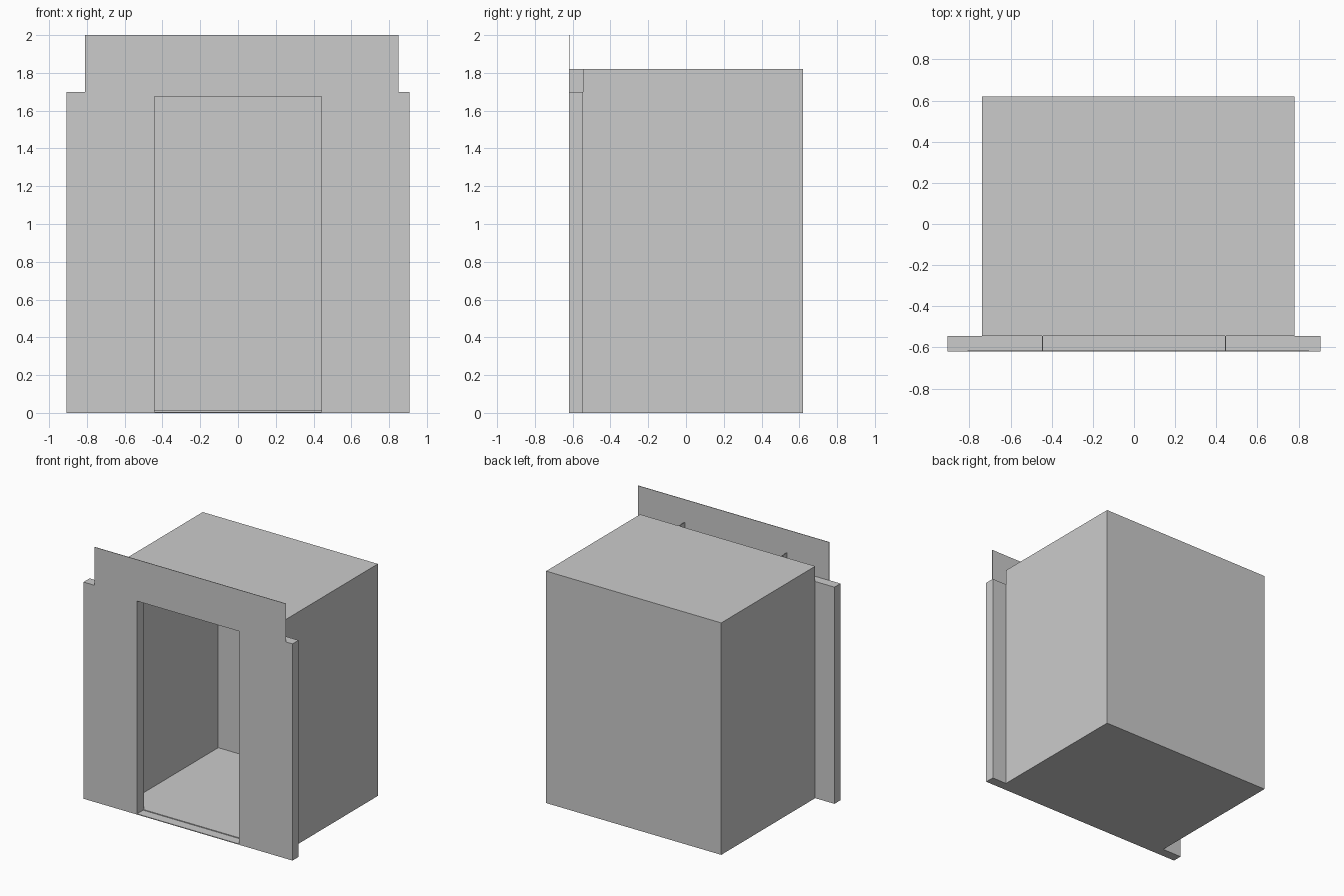
import bpy
import bmesh

old = bpy.data.objects.get("Cube")
if old:
    bpy.data.objects.remove(old, do_unlink=True)

grey = bpy.data.materials.new("plain_grey")
grey.use_nodes = True
GREY = (0.6, 0.6, 0.6, 1)
grey.diffuse_color = GREY
grey.node_tree.nodes["Principled BSDF"].inputs["Base Color"].default_value = GREY


def prism(name, outline, y0, y1):
    """Extrude an (x, z) outline from y0 back to y1."""
    bm = bmesh.new()
    face = bm.faces.new([bm.verts.new((x, y0, z)) for x, z in outline])
    extruded = bmesh.ops.extrude_face_region(bm, geom=[face])["geom"]
    verts = [v for v in extruded if isinstance(v, bmesh.types.BMVert)]
    bmesh.ops.translate(bm, verts=verts, vec=(0, y1 - y0, 0))
    bmesh.ops.recalc_face_normals(bm, faces=bm.faces)
    mesh = bpy.data.meshes.new(name)
    bm.to_mesh(mesh)
    bm.free()
    mesh.materials.append(grey)
    obj = bpy.data.objects.new(name, mesh)
    bpy.context.collection.objects.link(obj)
    return obj


def box(name, x0, x1, y0, y1, z0, z1):
    return prism(name, [(x0, z0), (x1, z0), (x1, z1), (x0, z1)], y0, y1)


def cut(target, cutter):
    cutter.hide_render = True
    mod = target.modifiers.new("cut", "BOOLEAN")
    mod.operation = "DIFFERENCE"
    mod.solver = "EXACT"
    mod.object = cutter
    bpy.context.view_layer.objects.active = target
    bpy.ops.object.modifier_apply(modifier=mod.name)
    bpy.data.objects.remove(cutter, do_unlink=True)


FRONT, BACK = -0.62, 0.62
WALL = -0.545          # plane between the surround and the cabin
DOOR, DOOR_TOP = 0.442, 1.675
SHOULDER = 1.70

# Hollow cabin with a doorway
cabin = box("cabin", -0.74, 0.78, WALL, BACK, 0, 1.82)
cut(cabin, box("room_cutter", -0.60, 0.77, WALL + 0.01, BACK - 0.008, 0.012, 1.81))
cut(cabin, box("doorway_cutter", -DOOR, DOOR, WALL - 0.1, WALL + 0.1, 0.012, DOOR_TOP))

# Front panels and door jambs on both sides
for side, s in (("right", -1), ("left", 1)):
    a, b = sorted((s * (DOOR + 0.005), s * 0.907))
    box(side + "_front_panel", a, b, FRONT, WALL, 0, SHOULDER)
    a, b = sorted((s * DOOR, s * (DOOR + 0.005)))
    box(side + "_door_jamb", a, b, FRONT + 0.001, WALL, 0, 1.82)

# Thin header plate stepping down into the door gap
prism("header_plate", [
    (-DOOR, DOOR_TOP), (DOOR, DOOR_TOP), (DOOR, SHOULDER), (0.85, SHOULDER),
    (0.85, 2.0), (-0.81, 2.0), (-0.81, SHOULDER), (-DOOR, SHOULDER),
], FRONT, FRONT + 0.004)

# Door soffit and sill
box("door_soffit", -DOOR, DOOR, FRONT + 0.004, WALL, DOOR_TOP, DOOR_TOP + 0.005)
box("door_sill", -DOOR, DOOR, FRONT, WALL, 0, 0.006)

# Plates on the inner face of the front wall
inner = WALL + 0.01
box("control_plate", 0.52, 0.72, inner, inner + 0.005, 0.92, 1.21)
box("indicator_plate", -0.13, 0.16, inner, inner + 0.005, 1.71, 1.78)
